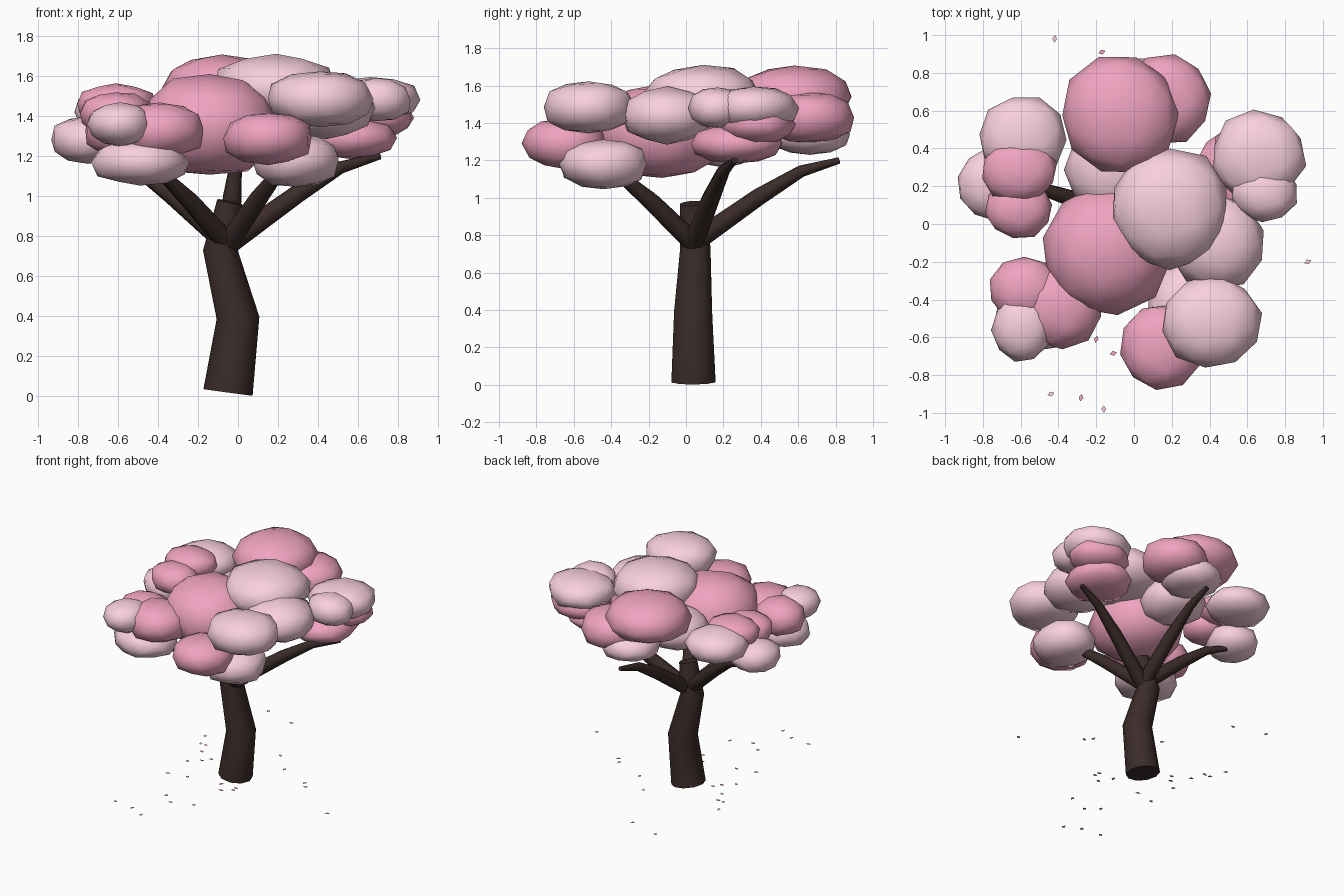
import bpy, bmesh, math, random
from mathutils import Vector

if "Cube" in bpy.data.objects:
    bpy.data.objects.remove(bpy.data.objects["Cube"])

random.seed(7)


def material(name, rgb):
    m = bpy.data.materials.new(name)
    m.diffuse_color = (*rgb, 1)
    m.use_nodes = True
    m.node_tree.nodes["Principled BSDF"].inputs["Base Color"].default_value = m.diffuse_color
    return m


BARK = material("bark", (0.043, 0.025, 0.022))
PINK = material("deep_pink", (0.87, 0.37, 0.53))
PALE = material("pale_pink", (0.95, 0.63, 0.73))


def add_object(name, bm, mat, smooth=True):
    bmesh.ops.recalc_face_normals(bm, faces=bm.faces)
    for f in bm.faces:
        f.smooth = smooth and len(f.verts) < 5
    me = bpy.data.meshes.new(name)
    bm.to_mesh(me)
    bm.free()
    me.materials.append(mat)
    ob = bpy.data.objects.new(name, me)
    bpy.context.collection.objects.link(ob)
    return ob


def tube(name, path, radii, sides):
    # tapered limb with rings square to the path
    pts = [Vector(p) for p in path]
    bm = bmesh.new()
    rings = []
    for i, (p, r) in enumerate(zip(pts, radii)):
        t = pts[min(i + 1, len(pts) - 1)] - pts[max(i - 1, 0)]
        q = Vector((0, 0, 1)).rotation_difference(t.normalized())
        ring = []
        for k in range(sides):
            a = math.tau * k / sides
            ring.append(bm.verts.new(p + q @ Vector((r * math.cos(a), r * math.sin(a), 0))))
        rings.append(ring)
    for a, b in zip(rings, rings[1:]):
        for k in range(sides):
            n = (k + 1) % sides
            bm.faces.new((a[k], a[n], b[n], b[k]))
    bm.faces.new(rings[0][::-1])
    bm.faces.new(rings[-1])
    return add_object(name, bm, BARK)


def blob(name, mat, x, y, z, rx, ry, rz):
    # flattened faceted foliage puff, fuller than an ellipsoid
    bm = bmesh.new()
    bmesh.ops.create_icosphere(bm, subdivisions=2, radius=1)
    turn = random.uniform(0, math.tau)
    c, s = math.cos(turn), math.sin(turn)
    for v in bm.verts:
        k = random.uniform(0.96, 1.05)
        u, w, h = v.co
        h = math.copysign(abs(h) ** 0.8, h)
        v.co = (x + rx * k * (u * c - w * s), y + ry * k * (u * s + w * c), z + rz * k * h)
    return add_object(name, bm, mat)


# trunk
tube("trunk", [(-0.05, 0.04, 0.018), (0.0, 0.038, 0.39), (-0.09, 0.05, 0.735), (-0.04, 0.03, 0.97)],
     [0.124, 0.107, 0.085, 0.065], 10)

# branches, one per foliage cluster
start = Vector((-0.05, 0.04, 0.76))
tips = [(0.71, 0.26, 1.2), (0.0, 0.82, 1.2), (-0.68, 0.25, 1.2),
        (-0.48, -0.45, 1.15), (0.3, -0.5, 1.18)]
for i, tip in enumerate(tips):
    d = Vector(tip) - start
    path = [start + Vector((d.x * f, d.y * f, d.z * g))
            for f, g in ((0, 0), (0.45, 0.56), (0.74, 0.87), (1, 1))]
    tube(f"branch_{i + 1}", path, [0.055, 0.046, 0.032, 0.017], 8)

# foliage: colour, centre, radii
foliage = {
    "crown": [
        (PINK, -0.14, -0.13, 1.355, 0.35, 0.35, 0.255),
        (PALE, 0.19, 0.09, 1.54, 0.31, 0.32, 0.17),
        (PALE, 0.44, -0.10, 1.44, 0.25, 0.25, 0.15),
        (PALE, -0.12, 0.29, 1.36, 0.24, 0.24, 0.15)],
    "back": [
        (PINK, -0.08, 0.58, 1.54, 0.31, 0.31, 0.16),
        (PINK, 0.17, 0.66, 1.43, 0.24, 0.24, 0.14),
        (PALE, 0.02, 0.66, 1.34, 0.22, 0.22, 0.11)],
    "right": [
        (PALE, 0.66, 0.36, 1.48, 0.25, 0.24, 0.115),
        (PALE, 0.69, 0.17, 1.48, 0.18, 0.16, 0.11),
        (PINK, 0.56, 0.27, 1.29, 0.24, 0.25, 0.105),
        (PINK, 0.65, 0.38, 1.39, 0.23, 0.20, 0.10)],
    "front_right": [
        (PALE, 0.41, -0.52, 1.485, 0.27, 0.25, 0.14),
        (PINK, 0.15, -0.65, 1.29, 0.23, 0.23, 0.13),
        (PALE, 0.29, -0.44, 1.18, 0.22, 0.24, 0.135)],
    "front_left": [
        (PINK, -0.39, -0.43, 1.33, 0.23, 0.23, 0.14),
        (PINK, -0.58, -0.35, 1.33, 0.19, 0.18, 0.13),
        (PALE, -0.59, -0.55, 1.36, 0.16, 0.18, 0.11),
        (PALE, -0.49, -0.45, 1.17, 0.24, 0.22, 0.115)],
    "left": [
        (PALE, -0.59, 0.46, 1.42, 0.23, 0.22, 0.115),
        (PINK, -0.61, 0.28, 1.46, 0.20, 0.17, 0.10),
        (PINK, -0.61, 0.08, 1.41, 0.18, 0.16, 0.11),
        (PALE, -0.75, 0.21, 1.28, 0.19, 0.19, 0.115)],
}
for group, puffs in foliage.items():
    for i, p in enumerate(puffs):
        blob(f"foliage_{group}_{i + 1}", *p)

# fallen petals: small flat diamonds
spots = [(-0.42, 0.98), (-0.17, 0.91), (0.92, -0.2), (-0.2, -0.61), (-0.44, -0.9),
         (-0.28, -0.92), (-0.16, -0.98)]
while len(spots) < 26:
    a, r = random.uniform(0, math.tau), random.uniform(0.2, 0.75)
    spots.append((r * math.cos(a), r * math.sin(a)))
for i, (x, y) in enumerate(spots):
    bm = bmesh.new()
    turn = random.uniform(0, math.pi)
    vs = []
    for k in range(4):
        a = turn + k * math.pi / 2
        r = 0.02 if k % 2 == 0 else 0.013
        vs.append(bm.verts.new((x + r * math.cos(a), y + r * math.sin(a), 0.065)))
    bm.faces.new(vs)
    add_object(f"petal_{i + 1}", bm, PINK if i % 2 else PALE, smooth=False)
